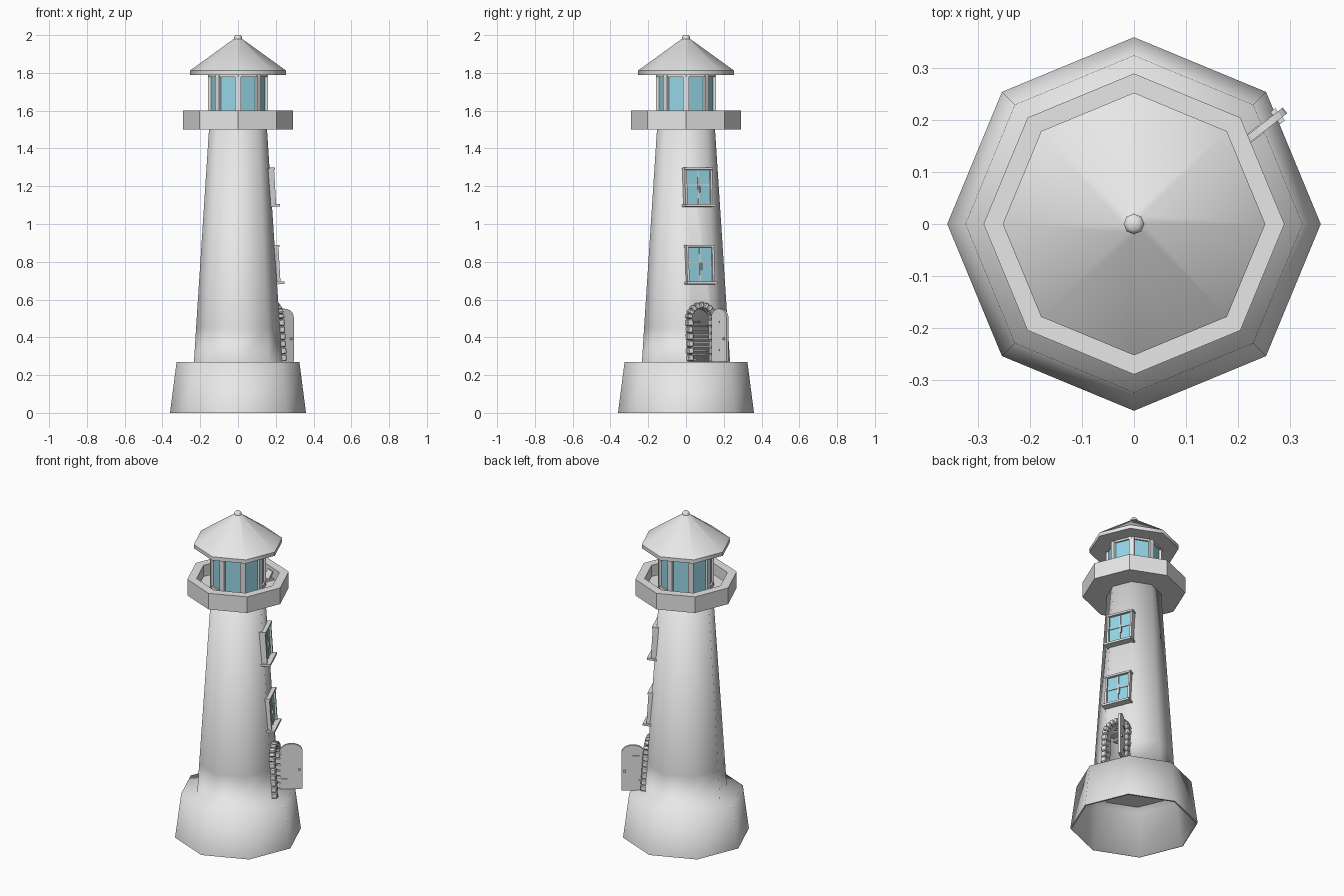
import bpy, bmesh, math
from math import sin, cos, pi, radians
from mathutils import Matrix, Vector

cube = bpy.data.objects.get("Cube")
if cube:
    bpy.data.objects.remove(cube, do_unlink=True)


def material(name, rgb):
    m = bpy.data.materials.new(name)
    m.use_nodes = True
    m.diffuse_color = (*rgb, 1)
    m.node_tree.nodes["Principled BSDF"].inputs["Base Color"].default_value = (*rgb, 1)
    return m


STONE = material("plain_grey", (0.8, 0.8, 0.8))
GLASS = material("blue_glass", (0.30, 0.68, 0.80))


def finish(name, bm, mat=STONE, frame=Matrix(), smooth=None):
    bmesh.ops.recalc_face_normals(bm, faces=bm.faces)
    me = bpy.data.meshes.new(name)
    bm.to_mesh(me)
    bm.free()
    me.materials.append(mat)
    ob = bpy.data.objects.new(name, me)
    ob.matrix_world = frame
    bpy.context.collection.objects.link(ob)
    if smooth:
        smooth_by(ob, smooth)
    return ob


def smooth_by(ob, degrees):
    bpy.ops.object.select_all(action='DESELECT')
    ob.select_set(True)
    bpy.context.view_layer.objects.active = ob
    bpy.ops.object.shade_smooth_by_angle(angle=radians(degrees))


def lathe(name, profile, mat=STONE, smooth=None, closed=False, sides=8):
    """Spin a radius/height profile; corners fall on the axes."""
    bm = bmesh.new()
    rings = []
    for r, z in profile:
        if r == 0:
            rings.append([bm.verts.new((0, 0, z))] * sides)
        else:
            rings.append([bm.verts.new((r * cos(2 * pi * i / sides), r * sin(2 * pi * i / sides), z))
                          for i in range(sides)])
    pairs = list(zip(rings, rings[1:])) + ([(rings[-1], rings[0])] if closed else [])
    for a, b in pairs:
        for i in range(sides):
            j = (i + 1) % sides
            quad = list(dict.fromkeys((a[i], a[j], b[j], b[i])))
            bm.faces.new(quad)
    return finish(name, bm, mat, smooth=smooth)


def box(bm, centre, size, turn=Matrix()):
    m = Matrix.Translation(centre) @ turn @ Matrix.Diagonal((*size, 1))
    bmesh.ops.create_cube(bm, size=1, matrix=m)


def arch_outline(half, bottom, spring, rise, steps=10):
    pts = [(-half, bottom), (half, bottom)]
    pts += [(half * cos(pi * i / steps), spring + rise * sin(pi * i / steps)) for i in range(steps + 1)]
    return pts


def prism(bm, outline, y0, y1):
    """Extrude an x/z outline along y."""
    face = bm.faces.new([bm.verts.new((x, y0, z)) for x, z in outline])
    out = bmesh.ops.extrude_face_region(bm, geom=[face])
    verts = [v for v in out["geom"] if isinstance(v, bmesh.types.BMVert)]
    bmesh.ops.translate(bm, verts=verts, vec=(0, y1 - y0, 0))


FACING = radians(22.5)
TILT = 0.061


def wall_frame(z):
    """Frame on the door side of the tower: x along the wall, -y outward, z up the wall."""
    apothem = 0.2085 - TILT * (z - 0.4)
    return (Matrix.Translation((apothem * cos(FACING), apothem * sin(FACING), z))
            @ Matrix.Rotation(FACING + pi / 2, 4, 'Z') @ Matrix.Rotation(-TILT, 4, 'X'))


# Hollow base and tower in one shell, with an arched doorway cut out
tower = lathe("tower_and_base", [(0.36, 0), (0.325, 0.27), (0.233, 0.27), (0.222, 0.45), (0.153, 1.51),
                                 (0.14, 1.51), (0.205, 0.262), (0.31, 0.262), (0.35, 0)], closed=True)
door_frame = wall_frame(0.27)
bm = bmesh.new()
prism(bm, arch_outline(0.055, 0.003, 0.225, 0.055), -0.06, 0.06)
cutter = finish("doorway_cutter", bm, frame=door_frame)
cutter.hide_render = True
cutter.hide_set(True)
cut = tower.modifiers.new("doorway", 'BOOLEAN')
cut.object = cutter
cut.operation = 'DIFFERENCE'
cut.solver = 'EXACT'
bpy.context.view_layer.objects.active = tower
bpy.ops.object.modifier_apply(modifier="doorway")
bpy.data.objects.remove(cutter, do_unlink=True)
smooth_by(tower, 88)
lathe("ground_floor", [(0, 0.268), (0.24, 0.268), (0.24, 0.258), (0, 0.258)])

# Spiral stair inside
bm = bmesh.new()
count, rise = 54, 0.022
for i in range(count):
    z = 0.285 + i * rise
    reach = 0.18 - 0.055 * i / count
    turn = Matrix.Rotation(radians(10 + 17 * i), 4, 'Z')
    box(bm, turn @ Vector((reach / 2, 0, z)), (reach, 0.05, 0.008), turn)
finish("spiral_stair", bm)
lathe("stair_pole", [(0, 0.268), (0.015, 0.268), (0.015, 1.5), (0, 1.5)], smooth=50)

# Stones around the doorway
bm = bmesh.new()
jambs = 6
for side in (-1, 1):
    for i in range(jambs):
        wide = 0.034 if i % 2 else 0.030
        box(bm, (side * 0.07, 0, 0.02 + i * 0.0375), (wide, 0.06, 0.035))
for i in range(9):
    a = pi * (i + 0.5) / 9
    box(bm, (0.071 * cos(a), 0, 0.228 + 0.071 * sin(a)), (0.032, 0.06, 0.024),
        Matrix.Rotation(-a, 4, 'Y'))
stones = finish("doorway_stones", bm, frame=door_frame)
bev = stones.modifiers.new("worn_edges", 'BEVEL')
bev.width = 0.005
bev.segments = 1

# Open door leaf with straps and handle
leaf_frame = Matrix.Translation((0.19, 0.14, 0.272)) @ Matrix.Rotation(radians(38), 4, 'Z')
bm = bmesh.new()
prism(bm, [(x + 0.064, z) for x, z in arch_outline(0.064, 0, 0.235, 0.045)], -0.007, 0.007)
for z in (0.06, 0.21):
    box(bm, (0.035, 0, z), (0.07, 0.018, 0.01))
box(bm, (0.11, 0, 0.12), (0.012, 0.03, 0.014))
finish("door_leaf", bm, frame=leaf_frame)

# Two wall windows
for label, z in (("lower", 0.785), ("upper", 1.195)):
    frame = wall_frame(z)
    bm = bmesh.new()
    for s in (-1, 1):
        box(bm, (s * 0.073, -0.003, 0), (0.012, 0.034, 0.2))
    box(bm, (0, -0.005, 0.097), (0.164, 0.038, 0.012))
    box(bm, (0, -0.013, -0.098), (0.172, 0.054, 0.013))
    box(bm, (0, -0.006, 0), (0.006, 0.014, 0.19))
    box(bm, (0, -0.006, 0.01), (0.14, 0.014, 0.006))
    box(bm, (0.008, -0.012, -0.01), (0.006, 0.012, 0.04))
    finish(label + "_window_frame", bm, frame=frame)
    bm = bmesh.new()
    box(bm, (0, -0.005, 0), (0.142, 0.008, 0.19))
    finish(label + "_window_glass", bm, GLASS, frame)

# Gallery with a raised parapet
lathe("gallery", [(0, 1.5), (0.29, 1.5), (0.29, 1.6), (0.237, 1.6), (0.237, 1.53), (0, 1.53)], smooth=30)

# Hatch on the gallery floor
hatch = Matrix.Translation((0.078, 0.172, 1.53)) @ Matrix.Rotation(radians(67.5), 4, 'Z')
bm = bmesh.new()
for s in (-1, 1):
    box(bm, (s * 0.024, 0, 0.006), (0.008, 0.056, 0.014))
    box(bm, (0, s * 0.024, 0.006), (0.056, 0.008, 0.014))
box(bm, (0.012, 0, 0.03), (0.008, 0.05, 0.05), Matrix.Rotation(radians(30), 4, 'Y'))
finish("gallery_hatch", bm, frame=hatch)

# Lantern room: glass, corner posts, sill and head rings
lathe("lantern_glass", [(0.15, 1.53), (0.15, 1.79)], GLASS)
bm = bmesh.new()
for i in range(8):
    turn = Matrix.Rotation(i * pi / 4, 4, 'Z')
    box(bm, turn @ Vector((0.148, 0, 1.66)), (0.02, 0.03, 0.26), turn)
finish("lantern_posts", bm)
for name, z0, z1 in (("lantern_sill", 1.53, 1.555), ("lantern_head", 1.778, 1.795)):
    lathe(name, [(0.16, z0), (0.16, z1), (0.14, z1), (0.14, z0)], closed=True)

# Roof and finial
lathe("roof", [(0, 1.79), (0.253, 1.79), (0.253, 1.813), (0.022, 1.98), (0, 1.985)], smooth=50)
lathe("roof_finial", [(0, 1.96), (0.02, 1.96), (0.02, 1.992), (0.012, 2.0), (0, 2.0)], smooth=50)
